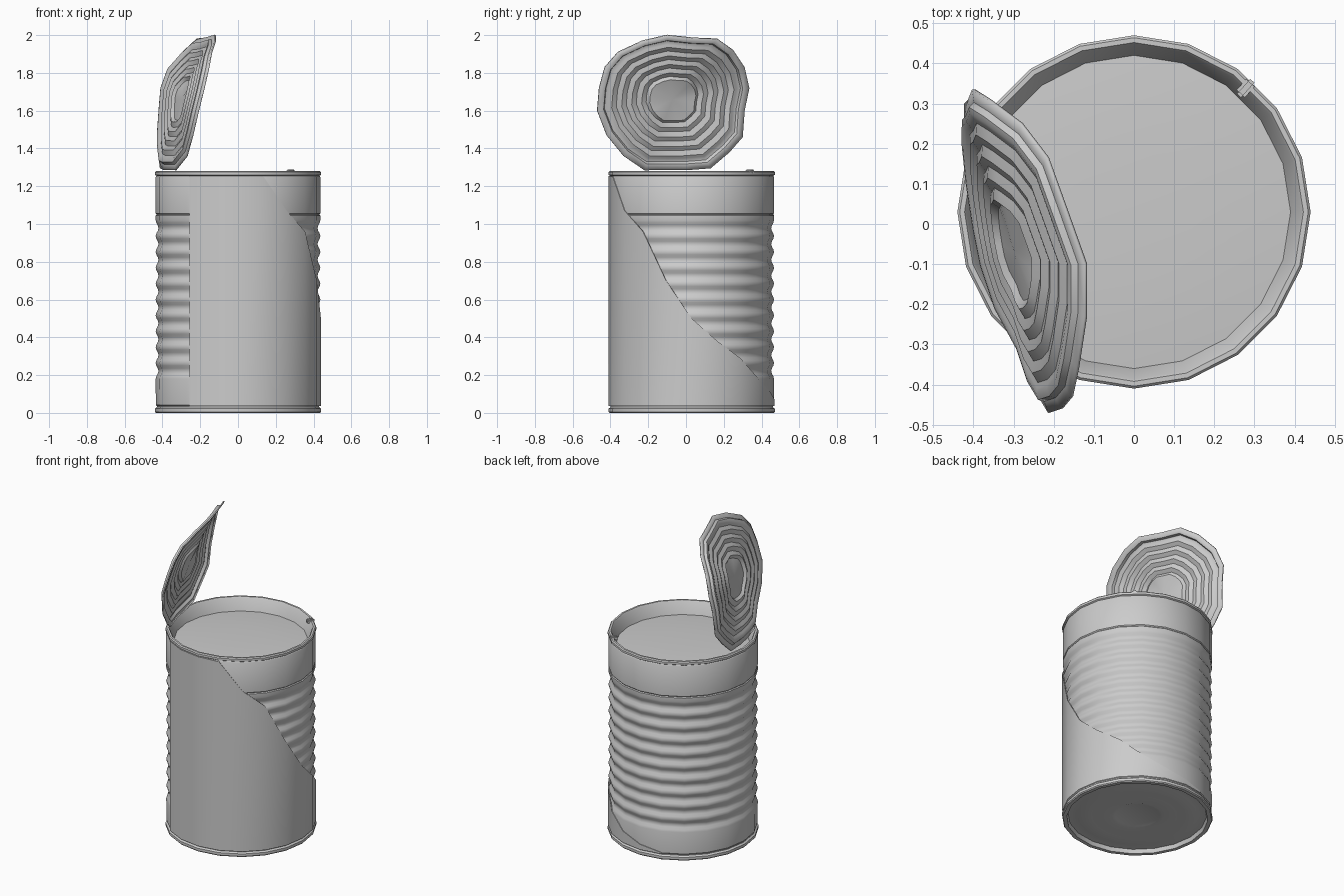
import bpy, bmesh, math
from mathutils import Vector

if "Cube" in bpy.data.objects:
    bpy.data.objects.remove(bpy.data.objects["Cube"])

SIDES = 20
CY = 0.03  # can axis sits slightly behind the origin


def finish(name, bm, angle=35):
    bmesh.ops.recalc_face_normals(bm, faces=bm.faces[:])
    me = bpy.data.meshes.new(name)
    bm.to_mesh(me)
    bm.free()
    ob = bpy.data.objects.new(name, me)
    bpy.context.collection.objects.link(ob)
    bpy.ops.object.select_all(action='DESELECT')
    bpy.context.view_layer.objects.active = ob
    ob.select_set(True)
    bpy.ops.object.shade_smooth_by_angle(angle=math.radians(angle))
    return ob


def polar(r, deg, z):
    a = math.radians(deg)
    return Vector((r * math.cos(a), CY + r * math.sin(a), z))


def skin(bm, rings):
    """Bridge closed rings of points; a one-point ring is a pole."""
    rows = [[bm.verts.new(p) for p in ring] for ring in rings]
    for a, b in zip(rows, rows[1:]):
        n = max(len(a), len(b))
        for i in range(n):
            j = (i + 1) % n
            if len(a) == 1:
                bm.faces.new((a[0], b[i], b[j]))
            elif len(b) == 1:
                bm.faces.new((a[i], a[j], b[0]))
            else:
                bm.faces.new((a[i], a[j], b[j], b[i]))


def lathe(name, profile, angle=35):
    bm = bmesh.new()
    skin(bm, [[polar(r, i * 360 / SIDES, z) for i in range(SIDES if r > 0 else 1)]
              for r, z in profile])
    return finish(name, bm, angle)


# Can shell: ringed base, seam, ribbed wall, plain upper band, rolled rim
base = [(0, 0.022), (0.13, 0.022), (0.15, 0.015), (0.19, 0.022), (0.23, 0.015),
        (0.27, 0.022), (0.31, 0.015), (0.35, 0.025), (0.405, 0.025), (0.412, 0.0)]
seam = [(0.435, 0.0), (0.44, 0.006), (0.44, 0.022), (0.43, 0.03), (0.43, 0.036), (0.435, 0.042)]
RIBS, STEPS = 10, 6
ribs = []
for k in range(RIBS * STEPS + 1):
    t = k / STEPS
    ribs.append((0.4285 + 0.0075 * math.cos(2 * math.pi * t), 0.18 + 0.084 * t))
band = [(0.436, 1.045), (0.431, 1.05), (0.436, 1.056), (0.436, 1.248), (0.432, 1.255)]
rim = [(0.44, 1.26), (0.44, 1.274), (0.434, 1.28), (0.422, 1.28), (0.416, 1.272), (0.39, 1.2)]
lathe("can_body", base + seam + ribs + band + rim)

# Contents filling the can
lathe("contents", [(0.392, 1.2), (0.3, 1.207), (0.15, 1.212), (0, 1.213)])

# Torn paper label, one column per can side
label_top = [1.255, 1.255, 1.255, 1.25, 1.07, 0.96, 0.70, 0.50, 0.38, 0.29,
             0.18, 0.11, 0.07, 0.045]
bm = bmesh.new()
cols = [[bm.verts.new(polar(r, 234 + 18 * i, z))
         for r, z in ((0.439, 0.036), (0.439, top), (0.434, top))]
        for i, top in enumerate(label_top)]
for a, b in zip(cols, cols[1:]):
    bm.faces.new((a[0], b[0], b[1], a[1]))
    bm.faces.new((a[1], b[1], b[2], a[2]))
edge = [bm.verts.new(polar(0.434, 234, z)) for z in (0.036, 1.255)]
bm.faces.new((cols[0][0], cols[0][1], edge[1], edge[0]))
finish("label", bm)

# Bent-back lid: crumpled outline, stepped flange and concentric ripples
outline = [Vector(p) for p in (
    (-.12, -.10, 2.0), (-.17, .04, 1.985), (-.215, .165, 1.98), (-.28, .25, 1.92),
    (-.36, .31, 1.83), (-.40, .335, 1.72), (-.41, .31, 1.60), (-.42, .30, 1.46),
    (-.42, .23, 1.38), (-.41, .13, 1.295), (-.39, 0, 1.285), (-.37, -.10, 1.285),
    (-.33, -.22, 1.285), (-.27, -.33, 1.36), (-.24, -.42, 1.47), (-.21, -.47, 1.60),
    (-.18, -.46, 1.72), (-.155, -.43, 1.83), (-.14, -.36, 1.91), (-.12, -.23, 1.97))]
center = Vector((-0.29, -0.07, 1.66))
normal = Vector((-0.54, -0.15, 0.19)).normalized()
levels = [(1.0, 0.0), (0.92, 0.004), (0.9, 0.02)]
for k in range(17):
    f = 0.87 - 0.53 * k / 16
    levels.append((f, 0.016 + 0.005 * math.cos(k * math.pi / 2)))
levels += [(0.3, 0.006), (0, 0.004)]
rings = []
for f, d in levels:
    pts = [center.lerp(p, f) + normal * d for p in outline]
    rings.append(pts if f > 0 else pts[:1])
bm = bmesh.new()
skin(bm, rings)
lid = finish("lid", bm)
mod = lid.modifiers.new("thickness", 'SOLIDIFY')
mod.thickness = 0.008
mod.offset = 0

# Rim nub left by the opener
bm = bmesh.new()
bmesh.ops.create_cube(bm, size=1)
bmesh.ops.scale(bm, vec=(0.05, 0.028, 0.026), verts=bm.verts)
bmesh.ops.bevel(bm, geom=bm.edges[:], offset=0.007, segments=2, affect='EDGES')
nub = finish("rim_nub", bm)
nub.location = (0.278, 0.338, 1.276)
nub.rotation_euler.z = math.radians(48)
